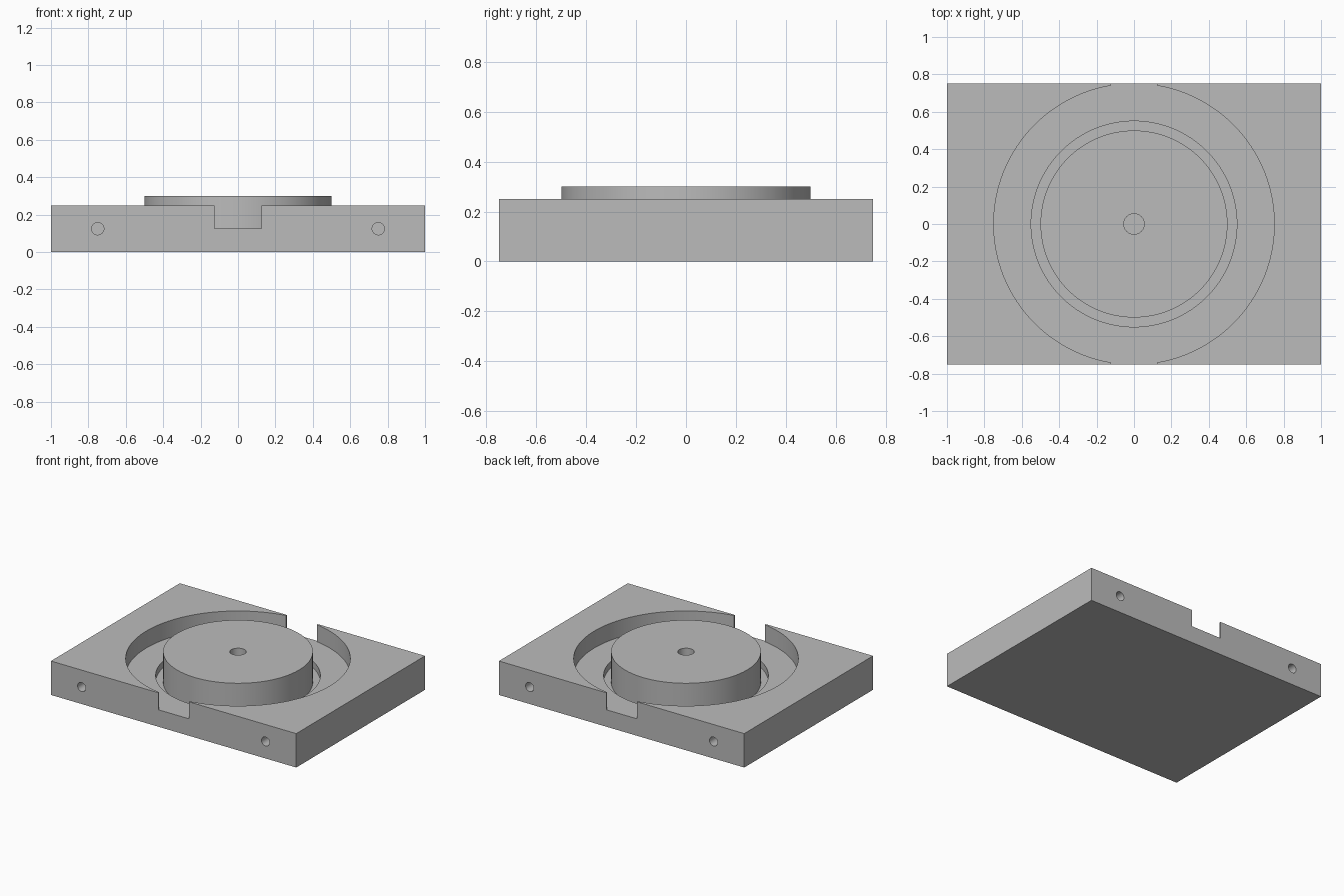
import bpy, bmesh, math

default = bpy.data.objects.get("Cube")
if default:
    bpy.data.objects.remove(default, do_unlink=True)

# Main dimensions
WIDTH, DEPTH, HEIGHT = 2.0, 1.5, 0.25
POCKET_R, POCKET_Z = 0.75, 0.125
RECESS_R, RECESS_Z = 0.55, 0.075
DISC_R, DISC_TOP = 0.5, 0.3
BORE_R = 0.055
NOTCH = 0.125
PIN_X, PIN_R, PIN_DEPTH = 0.75, 0.033, 0.2

grey = bpy.data.materials.new("plain grey")
grey.use_nodes = True
colour = (0.5, 0.5, 0.5, 1)
grey.diffuse_color = colour
grey.node_tree.nodes["Principled BSDF"].inputs["Base Color"].default_value = colour


def prism(name, outline, low, high):
    """Extrude a flat outline between two heights."""
    bm = bmesh.new()
    face = bm.faces.new([bm.verts.new((x, y, low)) for x, y in outline])
    new = bmesh.ops.extrude_face_region(bm, geom=[face])["geom"]
    verts = [v for v in new if isinstance(v, bmesh.types.BMVert)]
    bmesh.ops.translate(bm, verts=verts, vec=(0, 0, high - low))
    bmesh.ops.recalc_face_normals(bm, faces=bm.faces)
    mesh = bpy.data.meshes.new(name)
    bm.to_mesh(mesh)
    bm.free()
    mesh.materials.append(grey)
    obj = bpy.data.objects.new(name, mesh)
    bpy.context.collection.objects.link(obj)
    return obj


def arc(radius, start, end, steps):
    return [(radius * math.cos(start + (end - start) * i / steps),
             radius * math.sin(start + (end - start) * i / steps))
            for i in range(steps + 1)]


def circle(radius, steps):
    return arc(radius, 0, math.tau, steps)[:-1]


def select(obj):
    bpy.ops.object.select_all(action='DESELECT')
    obj.select_set(True)
    bpy.context.view_layer.objects.active = obj


def cut(obj, cutter):
    """Subtract the cutter from the part, then discard it."""
    cutter.hide_render = True
    mod = obj.modifiers.new("cut", 'BOOLEAN')
    mod.operation = 'DIFFERENCE'
    mod.solver = 'EXACT'
    mod.object = cutter
    select(obj)
    bpy.ops.object.modifier_apply(modifier=mod.name)
    bpy.data.objects.remove(cutter, do_unlink=True)


# Rectangular base block
hx, hy = WIDTH / 2, DEPTH / 2
base = prism("base_block", [(-hx, -hy), (hx, -hy), (hx, hy), (-hx, hy)], 0, HEIGHT)

# Round pocket, opening through a notch at the front and back
a = math.acos(NOTCH / POCKET_R)
right = arc(POCKET_R, -a, a, 96)
left = [(-x, -y) for x, y in right]
out = hy + 0.1
outline = right + [(NOTCH, out), (-NOTCH, out)] + left + [(-NOTCH, -out), (NOTCH, -out)]
cut(base, prism("pocket_cutter", outline, POCKET_Z, HEIGHT + 0.1))

# Shallow round recess in the pocket floor
cut(base, prism("recess_cutter", circle(RECESS_R, 128), RECESS_Z, HEIGHT + 0.1))

# Blind pin holes in the front and back faces
for sx in (-1, 1):
    for sy in (-1, 1):
        pin = prism("pin_cutter", circle(PIN_R, 32), -PIN_DEPTH, PIN_DEPTH)
        pin.rotation_euler.x = math.pi / 2
        pin.location = (sx * PIN_X, sy * hy, HEIGHT / 2)
        cut(base, pin)

# Central disc with a bore
disc = prism("central_disc", circle(DISC_R, 128), RECESS_Z, DISC_TOP)
cut(disc, prism("bore_cutter", circle(BORE_R, 48), 0, DISC_TOP + 0.1))

for part in (base, disc):
    select(part)
    bpy.ops.object.shade_smooth_by_angle(angle=math.radians(30))
